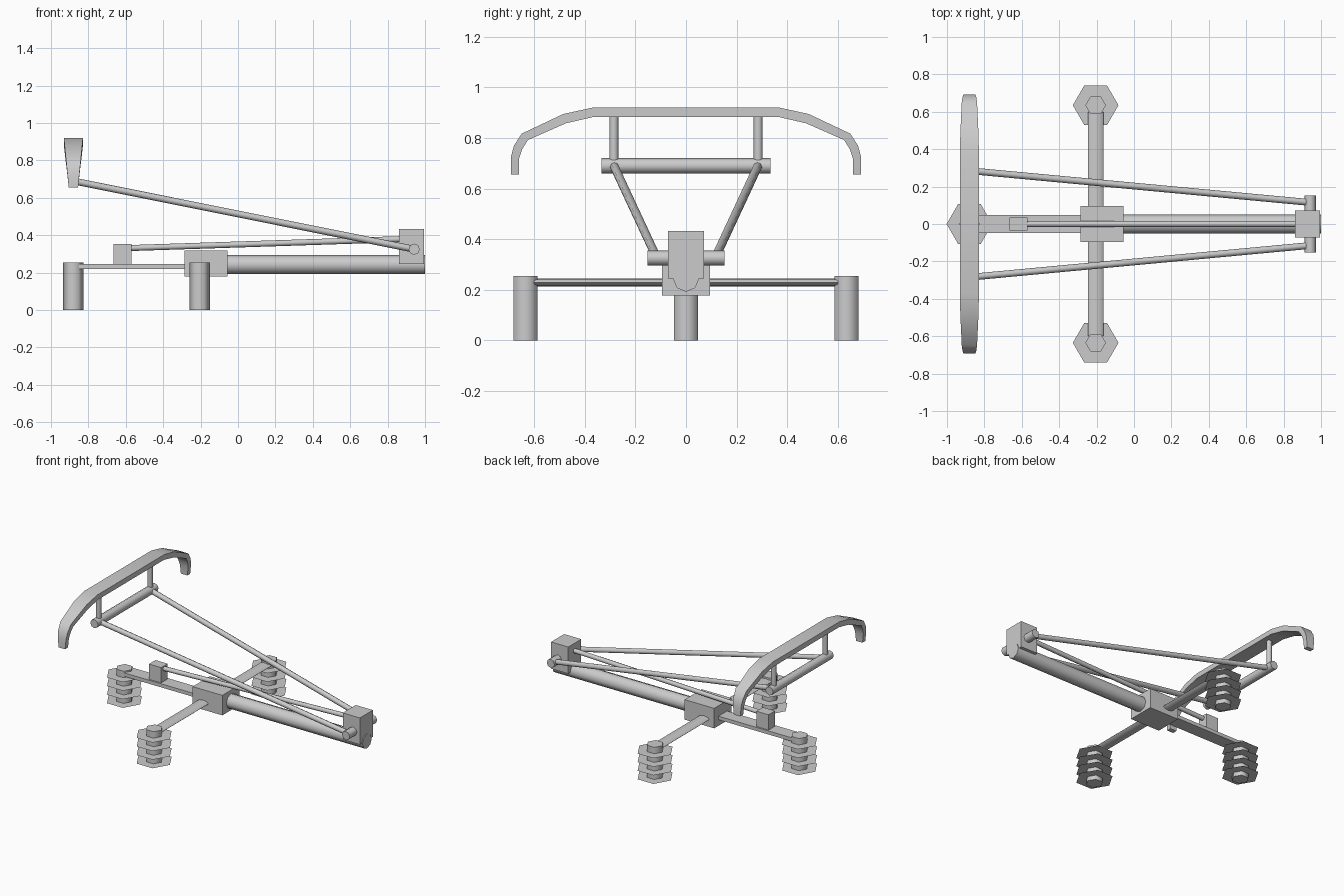
import bpy
from math import cos, sin, pi, radians
from mathutils import Vector

if "Cube" in bpy.data.objects:
    bpy.data.objects.remove(bpy.data.objects["Cube"])


def make(name, verts, faces, angle=None):
    me = bpy.data.meshes.new(name)
    me.from_pydata([tuple(v) for v in verts], [], faces)
    me.update()
    ob = bpy.data.objects.new(name, me)
    bpy.context.collection.objects.link(ob)
    if angle:
        bpy.ops.object.select_all(action='DESELECT')
        ob.select_set(True)
        bpy.context.view_layer.objects.active = ob
        bpy.ops.object.shade_smooth_by_angle(angle=radians(angle))
    return ob


def rod(name, a, b, r, n=8, flat=1.0):
    # n-sided bar from a to b; flat scales its thickness in the up direction
    a, b = Vector(a), Vector(b)
    w = (b - a).normalized()
    up = Vector((1, 0, 0)) if abs(w.z) > 0.9 else Vector((0, 0, 1))
    u = (up - w * up.dot(w)).normalized()
    v = w.cross(u)
    ring = [u * (r * flat * cos(2 * pi * i / n)) + v * (r * sin(2 * pi * i / n)) for i in range(n)]
    faces = [(i, (i + 1) % n, (i + 1) % n + n, i + n) for i in range(n)]
    faces += [tuple(reversed(range(n))), tuple(range(n, 2 * n))]
    return make(name, [a + p for p in ring] + [b + p for p in ring], faces, 65)


def box(name, x0, x1, y, z0, z1):
    verts = [(x, s * y, z) for z in (z0, z1) for x, s in ((x0, -1), (x1, -1), (x1, 1), (x0, 1))]
    faces = [(3, 2, 1, 0), (4, 5, 6, 7)]
    faces += [(i, (i + 1) % 4, (i + 1) % 4 + 4, i + 4) for i in range(4)]
    return make(name, verts, faces)


# Feet: hexagonal posts with flat hexagonal fins
for label, x, y in (("front", -0.88, 0), ("left", -0.205, -0.635), ("right", -0.205, 0.635)):
    rod(label + "_foot_post", (x, y, 0), (x, y, 0.255), 0.055, 6)
    verts, faces = [], []
    for k in range(4):
        verts += [(x + 0.122 * cos(i * pi / 3), y + 0.122 * sin(i * pi / 3), 0.03 + 0.06 * k)
                  for i in range(6)]
        faces.append(tuple(range(6 * k, 6 * k + 6)))
    make(label + "_foot_fins", verts, faces)

# Base frame
rod("cross_beam", (-0.205, -0.6, 0.229), (-0.205, 0.6, 0.229), 0.042, 8, 0.38)
box("front_beam", -0.85, -0.25, 0.047, 0.22, 0.245)
box("hub_block", -0.285, -0.055, 0.095, 0.178, 0.318)
rod("main_rail", (-0.2, 0, 0.243), (1.0, 0, 0.243), 0.051)

# End block, pivot and centre strut
box("end_block", 0.862, 0.995, 0.072, 0.245, 0.432)
rod("pivot_rod", (0.942, -0.152, 0.325), (0.942, 0.152, 0.325), 0.03)
box("strut_bracket", -0.665, -0.57, 0.036, 0.245, 0.352)
rod("centre_strut", (-0.62, 0, 0.33), (0.9, 0, 0.38), 0.016)

# Swing arms and grip carrier
for label, s in (("left", -1), ("right", 1)):
    rod(label + "_swing_arm", (0.942, s * 0.115, 0.325), (-0.88, s * 0.285, 0.69), 0.018)
    rod(label + "_upright", (-0.88, s * 0.285, 0.69), (-0.88, s * 0.285, 0.89), 0.018)
rod("carrier_tube", (-0.88, -0.335, 0.69), (-0.88, 0.335, 0.69), 0.03)

# Curved top bar: (outer y, outer z, inner y, inner z), mirrored
half = [(0.692, 0.655, 0.66, 0.655), (0.692, 0.726, 0.66, 0.718), (0.68, 0.77, 0.647, 0.757),
        (0.65, 0.817, 0.625, 0.792), (0.485, 0.895, 0.475, 0.858), (0.37, 0.92, 0.363, 0.884)]
path = [(-a, b, -c, d) for a, b, c, d in half] + half[::-1]
verts = []
for oy, oz, iy, iz in path:
    w = 0.051 - 0.026 * (0.92 - oz) / 0.265
    verts += [(-0.88 - w, oy, oz), (-0.88 + w, oy, oz), (-0.88 + w, iy, iz), (-0.88 - w, iy, iz)]
faces = [(0, 1, 2, 3), tuple(len(verts) - 1 - i for i in range(4))]
for k in range(len(path) - 1):
    for j in range(4):
        m = (j + 1) % 4
        faces.append((4 * k + j, 4 * k + 4 + j, 4 * k + 4 + m, 4 * k + m))
make("curved_top_bar", verts, faces, 35)
